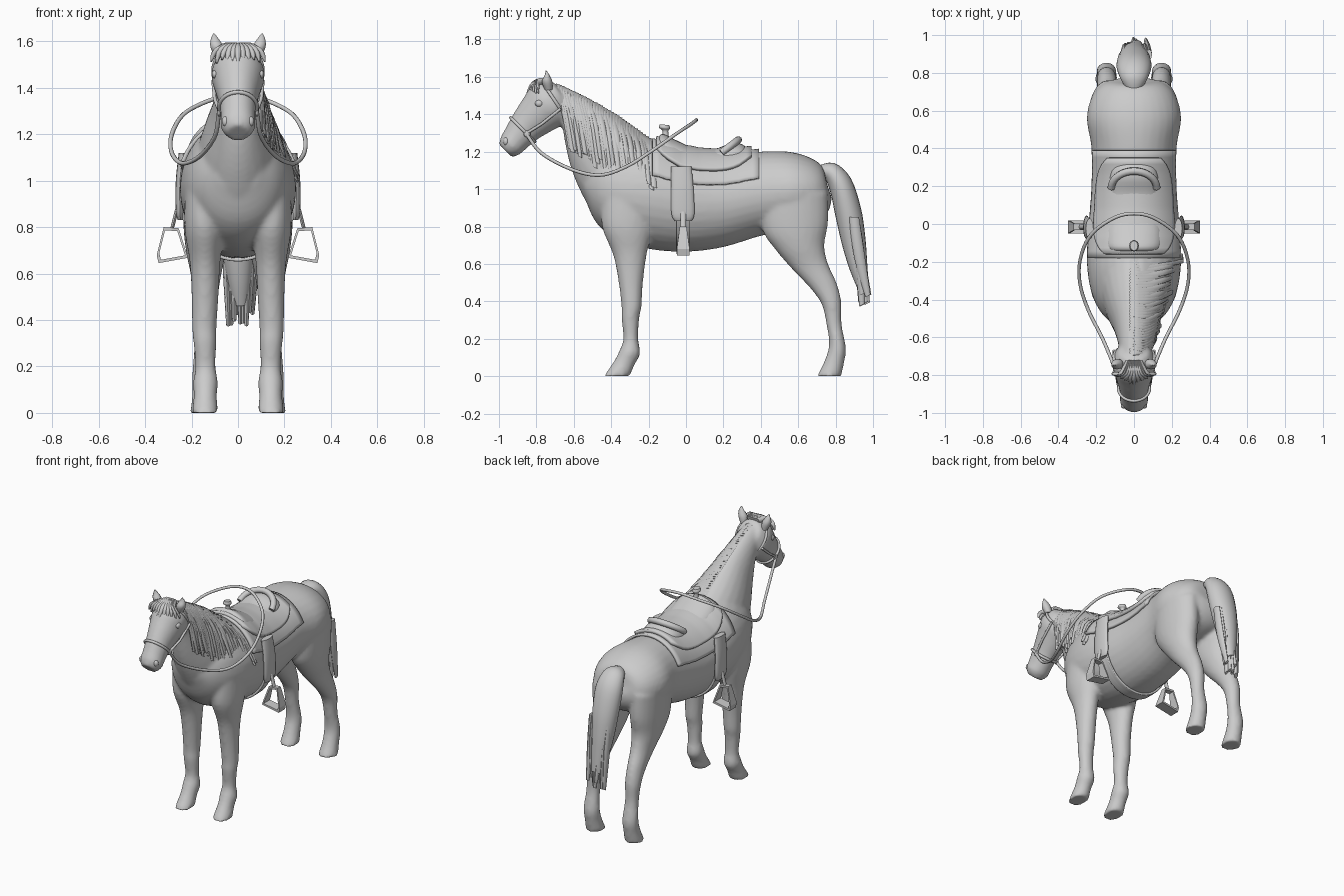
import bpy, math, random
from mathutils import Vector

random.seed(4)
if "Cube" in bpy.data.objects:
    bpy.data.objects.remove(bpy.data.objects["Cube"])

grey = bpy.data.materials.new("plain_grey")
grey.use_nodes = True
grey.diffuse_color = (0.6, 0.6, 0.6, 1)
grey.node_tree.nodes["Principled BSDF"].inputs["Base Color"].default_value = (0.6, 0.6, 0.6, 1)


def make(name, verts, faces, smooth=True):
    mesh = bpy.data.meshes.new(name)
    mesh.from_pydata(verts, [], faces)
    mesh.materials.append(grey)
    ob = bpy.data.objects.new(name, mesh)
    bpy.context.collection.objects.link(ob)
    if smooth:
        bpy.ops.object.select_all(action="DESELECT")
        ob.select_set(True)
        bpy.context.view_layer.objects.active = ob
        bpy.ops.object.shade_smooth_by_angle(angle=math.radians(50))
    return ob


def resample(rows, n):
    """Catmull-Rom through rows of numbers."""
    out = []
    for i in range(len(rows) - 1):
        a, b, c, d = (rows[max(0, min(len(rows) - 1, i + k))] for k in (-1, 0, 1, 2))
        for j in range(n):
            t = j / n
            out.append([q + 0.5 * t * (r - p + t * (2 * p - 5 * q + 4 * r - s + t * (3 * (q - r) + s - p)))
                        for p, q, r, s in zip(a, b, c, d)])
    return out + [list(rows[-1])]


def loft(rows, sides=24, n=4):
    """Rows hold two opposite edge points in the yz plane, half width and centre x."""
    rows = resample(rows, n)
    verts, faces = [], []
    for y1, z1, y2, z2, rx, cx in rows:
        for k in range(sides):
            a = 2 * math.pi * k / sides
            c = math.cos(a) / 2
            verts.append((cx + rx * math.sin(a), (y1 + y2) / 2 + c * (y1 - y2), (z1 + z2) / 2 + c * (z1 - z2)))
    for i in range(len(rows) - 1):
        for k in range(sides):
            m = (k + 1) % sides
            faces.append((i * sides + k, i * sides + m, (i + 1) * sides + m, (i + 1) * sides + k))
    faces += [tuple(range(sides))[::-1], tuple(range(len(verts) - sides, len(verts)))]
    return verts, faces


def merge(parts):
    verts, faces = [], []
    for v, f in parts:
        faces += [tuple(i + len(verts) for i in face) for face in f]
        verts += v
    return verts, faces


def mirrored(part):
    return [(-x, y, z) for x, y, z in part[0]], [f[::-1] for f in part[1]]


def cord(name, points, radius, closed=False, kind="POLY"):
    curve = bpy.data.curves.new(name, "CURVE")
    curve.dimensions = "3D"
    curve.bevel_depth, curve.bevel_resolution = radius, 2
    curve.use_fill_caps = True
    spline = curve.splines.new("POLY")
    pts = points if kind == "POLY" else resample(points, 6)
    spline.points.add(len(pts) - 1)
    for p, co in zip(spline.points, pts):
        p.co = (*co, 1)
    spline.use_cyclic_u = closed
    curve.materials.append(grey)
    ob = bpy.data.objects.new(name, curve)
    bpy.context.collection.objects.link(ob)


def ball(name, loc, scale):
    bpy.ops.mesh.primitive_uv_sphere_add(segments=16, ring_count=10, location=loc)
    ob = bpy.context.object
    ob.name, ob.scale = name, scale
    ob.data.materials.append(grey)
    bpy.ops.object.shade_smooth()


# Horse: trunk, neck, head and legs fused into one skin
trunk = [(-.55, 1.1, -.54, .95, .09, 0), (-.47, 1.2, -.48, .82, .17, 0), (-.36, 1.25, -.37, .73, .225, 0),
         (-.2, 1.26, -.2, .68, .25, 0), (0, 1.2, 0, .665, .24, 0), (.2, 1.18, .2, .69, .225, 0),
         (.4, 1.2, .4, .75, .225, 0), (.55, 1.2, .57, .78, .25, 0), (.66, 1.17, .7, .82, .22, 0),
         (.73, 1.12, .76, .88, .16, 0), (.75, 1.04, .78, .95, .08, 0)]
neck = [(-.72, 1.57, -.66, 1.36, .08, 0), (-.61, 1.53, -.65, 1.27, .085, 0), (-.47, 1.45, -.62, 1.13, .11, 0),
        (-.34, 1.37, -.57, 1.0, .15, 0), (-.22, 1.29, -.5, .88, .18, 0), (-.05, 1.19, -.4, .8, .19, 0)]
head = [(-.72, 1.58, -.62, 1.44, .08, 0), (-.815, 1.56, -.635, 1.36, .115, 0), (-.87, 1.486, -.71, 1.315, .1, 0),
        (-.924, 1.4, -.795, 1.265, .08, 0), (-.965, 1.325, -.855, 1.215, .074, 0),
        (-.99, 1.28, -.89, 1.185, .074, 0), (-1.0, 1.24, -.93, 1.17, .05, 0)]
front_leg = [(-.45, .95, -.16, .95, .08, .15), (-.45, .8, -.18, .78, .085, .145), (-.39, .65, -.21, .65, .066, .142),
             (-.36, .5, -.23, .5, .058, .142), (-.345, .37, -.238, .37, .053, .145), (-.345, .31, -.25, .31, .05, .143),
             (-.335, .2, -.255, .2, .044, .14), (-.355, .14, -.245, .12, .054, .14),
             (-.385, .08, -.275, .06, .05, .141), (-.44, 0, -.3, 0, .058, .142)]
hind_leg = [(.4, .95, .76, .98, .1, .14), (.41, .78, .76, .82, .095, .14), (.475, .68, .74, .7, .085, .138),
            (.56, .58, .76, .6, .065, .138), (.66, .475, .805, .5, .054, .142), (.725, .385, .83, .4, .05, .145),
            (.75, .28, .832, .28, .044, .146), (.765, .17, .855, .15, .052, .146),
            (.74, .08, .845, .07, .052, .146), (.7, 0, .83, 0, .06, .146)]
legs = [loft(front_leg), loft(hind_leg)]
horse = make("horse_body", *merge([loft(trunk, 32), loft(neck), loft(head)] + legs + [mirrored(l) for l in legs]))
skin = horse.modifiers.new("fuse", "REMESH")
skin.mode, skin.voxel_size, skin.use_smooth_shade = "VOXEL", .012, True
relax = horse.modifiers.new("relax", "SMOOTH")
relax.factor, relax.iterations = .5, 6

# Ears, eyes and nostrils
for s, side in ((1, "left"), (-1, "right")):
    ear = [(-.755, 1.53, -.715, 1.53, .022, s * .078), (-.77, 1.575, -.715, 1.575, .03, s * .09),
           (-.755, 1.61, -.73, 1.61, .018, s * .1), (-.75, 1.635, -.747, 1.635, .002, s * .104)]
    make(side + "_ear", *loft(ear, 10))
    ball(side + "_eye", (s * .099, -.785, 1.458), (.014, .022, .018))
    ball(side + "_nostril", (s * .052, -.962, 1.255), (.018, .016, .022))


# Tail with loose strands
tail = [(.69, 1.12, .7, 1.06, .03, 0), (.79, 1.14, .745, 1.05, .07, 0), (.88, 1.06, .775, .97, .092, 0),
        (.935, .9, .8, .85, .088, 0), (.958, .75, .835, .7, .072, 0), (.968, .62, .875, .57, .055, .005),
        (.975, .5, .92, .46, .035, .01)]
strands = []
for i in range(9):
    x = (i - 4) * .013 + .01
    y = .93 + random.uniform(-.02, .03)
    z = .4 + random.uniform(-.02, .05)
    strands.append(loft([(.925, .85, .87, .85, .015, x * 1.3), (.955, .65, .9, .63, .016, x * 1.2),
                         (y + .035, z, y + .008, z - .015, .009, x)], 8))
make("tail", *merge([loft(tail, 20)] + strands))


# Mane hanging over the left side, with forelock
locks = []
for i in range(34):
    s = i / 33
    y0, z0 = -.68 + .48 * s, 1.565 - .285 * s - .02 * math.sin(s * math.pi) * -1
    y1, z1 = -.62 + .45 * s, 1.2 - .18 * s + random.uniform(-.03, .03)
    w, x1 = random.uniform(.014, .02), .1 + .15 * s + random.uniform(-.006, .016)
    x_mid = .09 + .09 * s
    zm = z0 + (z1 - z0) * .45
    locks.append(loft([(y0 - w, z0, y0 + w, z0 - .01, .02, -.005),
                       (y0 - w, z0 - .035, y0 + w, z0 - .05, .016, .045 + .03 * s),
                       ((y0 + y1) / 2 - w, zm, (y0 + y1) / 2 + w, zm - .01, .012, x_mid),
                       (y1 - w * .7, z1, y1 + w * .7, z1 - .01, .006, x1)], 8, 3))
make("mane", *merge(locks))
fringe = []
for i in range(11):
    x = (i - 5) * .021
    drop = random.uniform(.05, .09)
    fringe.append(loft([(-.72, 1.595, -.73, 1.56, .014, x * .3), (-.79, 1.592, -.78, 1.56, .016, x * .6),
                        (-.835 + abs(x) * .3, 1.56, -.815 + abs(x) * .3, 1.545, .014, x * .95),
                        (-.86 + abs(x) * .6, 1.575 - drop, -.85 + abs(x) * .6, 1.57 - drop, .004, x * 1.1)], 8, 3))
make("forelock", *merge(fringe))


# Tack draped on the trunk
def drape(name, y0, y1, a0, a1, gap, thick, taper=0):
    verts, faces, ny, na = [], [], 16, 32
    table = resample(trunk, 8)
    for i in range(ny + 1):
        u = i / ny
        y = y0 + (y1 - y0) * u
        row = min(table, key=lambda r: abs((r[0] + r[2]) / 2 - y))
        squeeze = 1 - taper * abs(2 * u - 1) ** 4
        for k in range(na + 1):
            a = math.radians(a0 + (a1 - a0) * k / na) * squeeze
            verts.append(((row[4] + gap) * math.sin(a), y,
                          (row[1] + row[3]) / 2 + ((row[1] - row[3]) / 2 + gap) * math.cos(a)))
    for i in range(ny):
        for k in range(na):
            p = i * (na + 1) + k
            faces.append((p, p + 1, p + na + 2, p + na + 1))
    ob = make(name, verts, faces)
    solid = ob.modifiers.new("thickness", "SOLIDIFY")
    solid.thickness, solid.offset = thick, 0


drape("saddle_blanket", -.18, .39, -69, 69, .008, .016)
drape("saddle_skirt", -.16, .35, -52, 52, .024, .024, .35)
drape("girth", -.05, .02, 70, 290, .006, .014)

# Seat, cantle and horn
seat = [(-.16, 1.24, -.16, 1.12, .1, 0), (-.13, 1.295, -.13, 1.12, .14, 0), (-.06, 1.265, -.06, 1.1, .15, 0),
        (.04, 1.222, .04, 1.1, .135, 0), (.15, 1.215, .15, 1.1, .13, 0), (.24, 1.245, .24, 1.1, .13, 0),
        (.3, 1.24, .31, 1.1, .11, 0), (.34, 1.2, .35, 1.1, .07, 0)]
make("saddle_seat", *loft(seat))
cantle = [(.12 * math.sin(a), .19 + .09 * math.cos(a), 1.195 + .068 * math.cos(a))
          for a in [math.radians(d) for d in range(-90, 91, 10)]]
cord("saddle_cantle", cantle, .02)
horn = [(-.13, 1.27, -.09, 1.27, .02, 0), (-.125, 1.31, -.095, 1.31, .014, 0),
        (-.145, 1.33, -.085, 1.325, .026, 0), (-.14, 1.347, -.09, 1.342, .02, 0)]
make("saddle_horn", *loft(horn, 16))

# Stirrup fenders, straps and irons
for s, side in ((1, "left"), (-1, "right")):
    fender = [(-.08, 1.12, .03, 1.12, .02, s * .235), (-.08, 1.0, .04, 1.0, .018, s * .25),
              (-.078, .87, .045, .87, .018, s * .25), (-.06, .83, .03, .83, .012, s * .247)]
    make(side + "_fender", *loft(fender, 16))
    strap = [(-.03, .88, 0, .88, .008, s * .262), (-.03, .79, 0, .79, .008, s * .285)]
    make(side + "_stirrup_strap", *loft(strap, 8))
    outline = [(.255, .795), (.32, .8), (.35, .68), (.342, .645), (.215, .668), (.222, .69)]
    cx, cz = .288, .725
    verts, faces, n = [], [], len(outline)
    for x, z in outline:
        half = .018 + .016 * (z < .7)
        for f in (1, .82):
            for y in (-half, half):
                verts.append((s * (cx + (x - cx) * f), y - .015, cz + (z - cz) * f))
    for i in range(n):
        p, q = 4 * i, 4 * ((i + 1) % n)
        for a, b in ((0, 1), (1, 3), (3, 2), (2, 0)):
            faces.append((p + a, p + b, q + b, q + a)[::s])
    make(side + "_stirrup", verts, faces, False)


# Bridle bands and reins
def band(name, row, radius, grow):
    y1, z1, y2, z2, rx = row
    ring = []
    for k in range(32):
        a = math.pi * k / 16
        c = grow * math.cos(a) / 2
        ring.append((grow * rx * math.sin(a), (y1 + y2) / 2 + c * (y1 - y2), (z1 + z2) / 2 + c * (z1 - z2)))
    cord(name, ring, radius, True)


band("noseband", (-.935, 1.38, -.81, 1.255, .08), .009, 1.02)
band("headband", (-.77, 1.575, -.64, 1.38, .104), .009, 1.02)
for s, side in ((1, "left"), (-1, "right")):
    cord(side + "_cheek_strap", [(s * .08, -.85, 1.3), (s * .1, -.77, 1.35), (s * .107, -.67, 1.43)], .008)
    ball(side + "_bit_ring", (s * .082, -.85, 1.295), (.008, .018, .018))
rein = [(.083, -.85, 1.29), (.1, -.77, 1.19), (.165, -.61, 1.105), (.24, -.46, 1.075), (.285, -.32, 1.12),
        (.285, -.19, 1.2), (.23, -.06, 1.29), (.11, .03, 1.35)]
cord("reins", rein + [(0, .055, 1.37)] + [(-x, y, z) for x, y, z in rein[::-1]], .0095, kind="SMOOTH")
